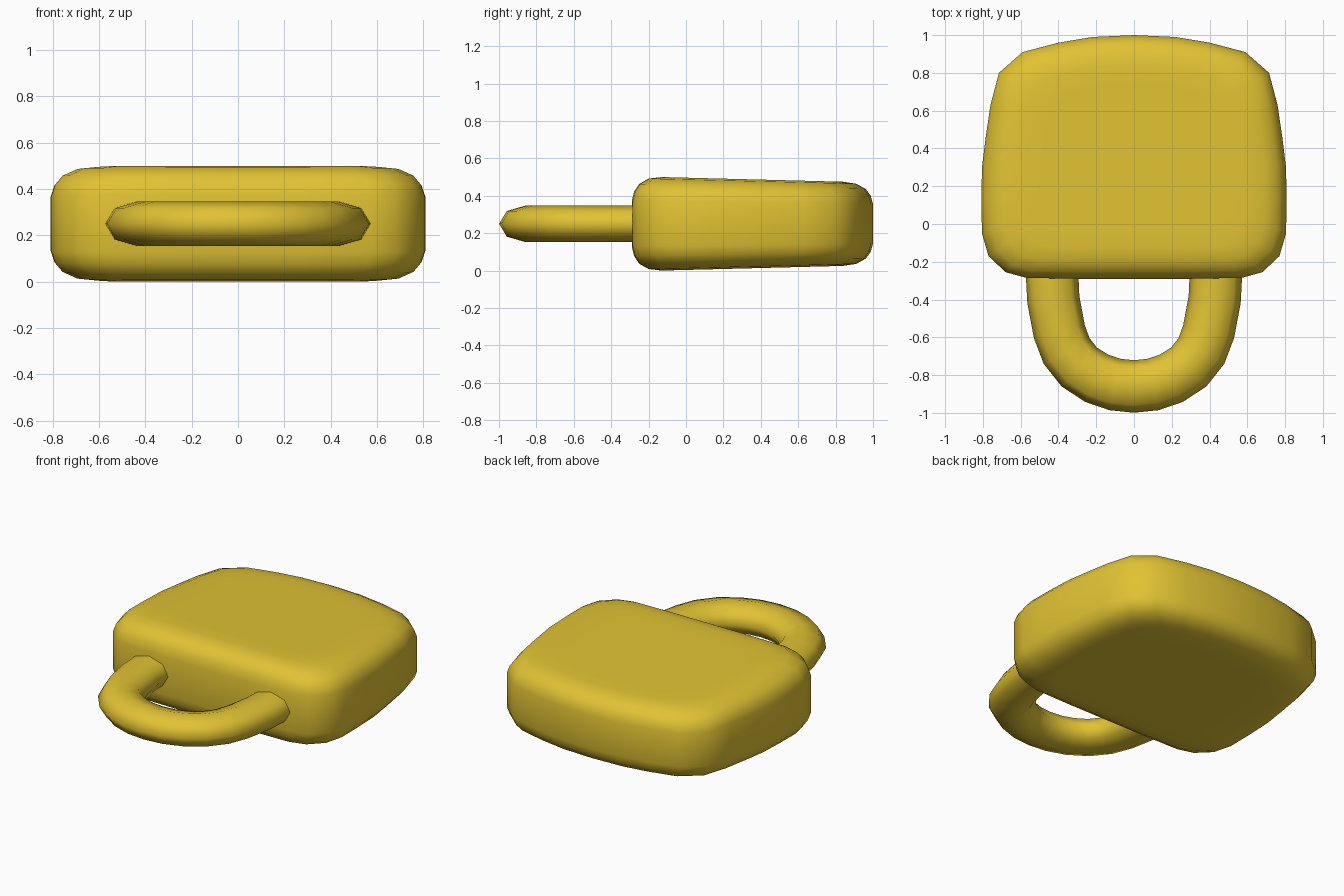
import bpy, bmesh, math
from mathutils import Vector

if "Cube" in bpy.data.objects:
    bpy.data.objects.remove(bpy.data.objects["Cube"])

gold = bpy.data.materials.new("golden yellow")
gold.diffuse_color = (0.75, 0.54, 0.033, 1)
gold.use_nodes = True
gold.node_tree.nodes["Principled BSDF"].inputs["Base Color"].default_value = gold.diffuse_color


def make(name, rings, closed=False):
    """Skin a list of equal-length vertex rings; cap the ends."""
    bm = bmesh.new()
    vr = [[bm.verts.new(p) for p in r] for r in rings]
    n = len(vr[0])
    for a, b in zip(vr, vr[1:]):
        for i in range(n):
            j = (i + 1) % n
            bm.faces.new((a[i], a[j], b[j], b[i]))
    bm.faces.new(vr[0])
    bm.faces.new(vr[-1])
    bmesh.ops.recalc_face_normals(bm, faces=bm.faces)
    for f in bm.faces:
        f.smooth = True
    me = bpy.data.meshes.new(name)
    bm.to_mesh(me)
    bm.free()
    me.materials.append(gold)
    ob = bpy.data.objects.new(name, me)
    bpy.context.collection.objects.link(ob)
    return ob


# Lock body: mirrored outline, stacked with rounded edges and tapering to the back
half = [(0.22, 0.99), (0.4, 0.96), (0.59, 0.91), (0.715, 0.80), (0.76, 0.63),
        (0.785, 0.46), (0.805, 0.30), (0.808, 0.12), (0.805, -0.05),
        (0.77, -0.17), (0.68, -0.255), (0.57, -0.285), (0.3, -0.29)]
outline = [(0, 1.0)] + half + [(0, -0.29)] + [(-x, y) for x, y in reversed(half)]
edge = [(1.0, 0.12), (0.98, 0.17), (0.94, 0.21), (0.86, 0.24), (0.75, 0.25), (0.6, 0.25)]
levels = [(s, -h) for s, h in reversed(edge)] + edge
cy = 0.355
rings = []
for s, h in levels:
    ring = []
    for x, y in outline:
        yy = cy + (y - cy) * s
        taper = 1 - 0.1 * (yy + 0.13) / 0.97
        ring.append((x * s, yy, 0.25 + h * taper))
    rings.append(ring)
make("lock_body", rings)

# Shackle: octagonal flattened tube swept along a U
leg = [(0.4325, -0.1), (0.4325, -0.29), (0.427, -0.4), (0.395, -0.57),
       (0.357, -0.672), (0.29, -0.757), (0.197, -0.817), (0.1, -0.85)]
path = [Vector(p) for p in leg + [(0, -0.86)] + [(-x, y) for x, y in reversed(leg)]]
rings = []
for i, p in enumerate(path):
    t = (path[min(i + 1, len(path) - 1)] - path[max(i - 1, 0)]).normalized()
    side = Vector((-t.y, t.x))
    ring = []
    for k in range(8):
        a = k * math.pi / 4
        q = p + side * (0.139 * math.cos(a))
        ring.append((q.x, q.y, 0.25 + 0.097 * math.sin(a)))
    rings.append(ring)
make("shackle", rings)
